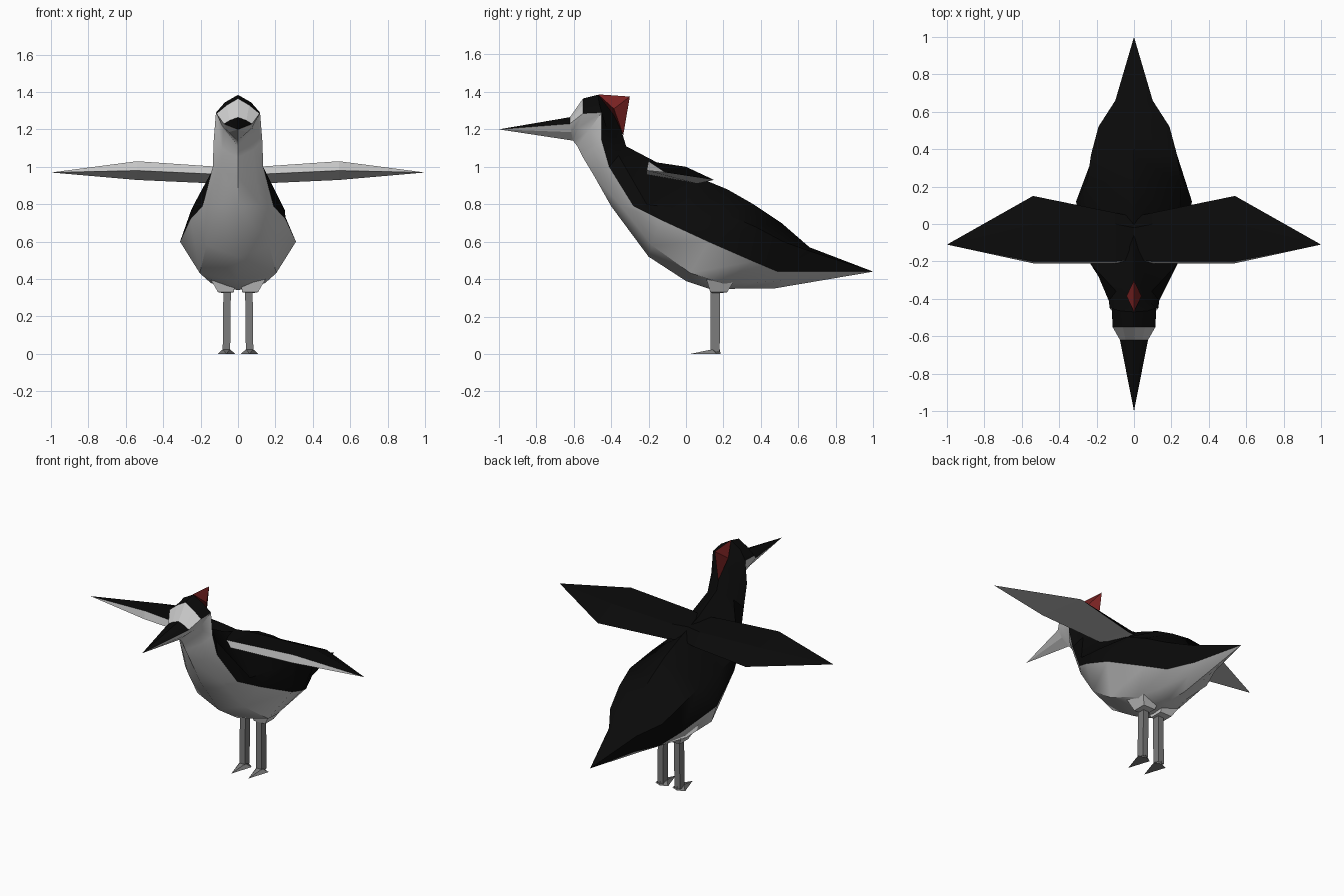
import bpy, bmesh
from math import radians
from mathutils import Vector

if "Cube" in bpy.data.objects:
    bpy.data.objects.remove(bpy.data.objects["Cube"])


def material(name, rgb):
    m = bpy.data.materials.new(name)
    m.diffuse_color = (*rgb, 1)
    m.use_nodes = True
    m.node_tree.nodes["Principled BSDF"].inputs["Base Color"].default_value = m.diffuse_color
    return m


BLACK = material("black", (0.003, 0.003, 0.003))
RED = material("red", (0.19, 0.016, 0.016))
DARK = material("dark_grey", (0.2, 0.2, 0.2))


def finish(name, verts, faces, mat=None, mirror=False, solid=False, smooth=False):
    me = bpy.data.meshes.new(name)
    me.from_pydata(verts, [], faces)
    bm = bmesh.new()
    bm.from_mesh(me)
    bmesh.ops.remove_doubles(bm, verts=bm.verts, dist=0.0005)
    if solid:
        bmesh.ops.recalc_face_normals(bm, faces=bm.faces)
    for e in bm.edges:
        e.smooth = len(e.link_faces) == 2 and e.calc_face_angle() < radians(40)
    for f in bm.faces:
        f.smooth = smooth
    bm.to_mesh(me)
    bm.free()
    if mat:
        me.materials.append(mat)
    ob = bpy.data.objects.new(name, me)
    bpy.context.collection.objects.link(ob)
    if mirror:
        ob.modifiers.new("mirror", "MIRROR")
    return ob


def loft(name, rings, mat=None, mirror=False, smooth=False, **kw):
    n = len(rings[0])
    verts = [p for r in rings for p in r]
    faces = [(i * n + j, (i + 1) * n + j, (i + 1) * n + j + 1, i * n + j + 1)
             for i in range(len(rings) - 1) for j in range(n - 1)]
    return finish(name, verts, faces, mat, mirror, smooth=smooth, **kw)


# Body stations from beak base to tail base: top (y, z), shoulder (x, y, z),
# side (x, y, z), bottom (y, z), position of the lower shoulder
STATIONS = [
    ((-0.62, 1.265), (0.045, -0.62, 1.248), (0.075, -0.62, 1.23), (-0.605, 1.14), 0.5),
    ((-0.55, 1.365), (0.06, -0.55, 1.33), (0.115, -0.55, 1.285), (-0.60, 1.135), 0.5),
    ((-0.47, 1.385), (0.07, -0.465, 1.345), (0.118, -0.45, 1.29), (-0.58, 1.11), 0.5),
    ((-0.365, 1.26), (0.09, -0.42, 1.20), (0.130, -0.45, 1.14), (-0.55, 1.05), 0.5),
    ((-0.32, 1.11), (0.095, -0.36, 1.06), (0.135, -0.41, 1.00), (-0.49, 0.95), 0.5),
    ((-0.13, 1.01), (0.235, -0.21, 0.80), (0.19, -0.28, 0.79), (-0.40, 0.79), 0.45),
    ((0.05, 0.95), (0.25, 0.00, 0.77), (0.255, -0.14, 0.72), (-0.20, 0.52), 0.3),
    ((0.22, 0.88), (0.25, 0.23, 0.74), (0.31, 0.12, 0.60), (0.00, 0.39), 0.2),
    ((0.36, 0.80), (0.23, 0.37, 0.68), (0.22, 0.36, 0.495), (0.15, 0.34), 0.25),
    ((0.51, 0.70), (0.19, 0.52, 0.60), (0.155, 0.49, 0.44), (0.28, 0.35), 0.35),
    ((0.66, 0.57), (0.10, 0.66, 0.55), (0.08, 0.66, 0.44), (0.47, 0.35), 0.5),
]


def flip(p):
    return Vector((-p.x, p.y, p.z))


upper, lower = [], []
for top, sh, side, bottom, s in STATIONS:
    T, U, W, B = Vector((0, *top)), Vector(sh), Vector(side), Vector((0, *bottom))
    L = B.lerp(W, s)
    L.x = W.x * 0.66
    upper.append([W, U, T, flip(U), flip(W)])
    lower.append([flip(W), flip(L), B, L, W])

beak_tip = [Vector((0, -1.0, 1.2))] * 5
tail_tip = [Vector((0, 1.0, 0.44))] * 5
loft("beak_upper", [beak_tip, upper[0]], BLACK)
loft("beak_lower", [beak_tip, lower[0]])
loft("face", upper[:2])
loft("head_and_back", upper[1:] + [tail_tip], BLACK, smooth=True)
loft("throat_and_belly", lower + [tail_tip], smooth=True)

# Crest
finish("crest",
       [(0, -0.47, 1.387), (0.04, -0.385, 1.31), (-0.04, -0.385, 1.31),
        (0, -0.335, 1.17), (0, -0.30, 1.375)],
       [(0, 1, 4), (0, 4, 2), (1, 3, 4), (2, 4, 3), (0, 2, 3, 1)], RED, solid=True)

# Wings: x, then (y, z) of front top, ridge, trailing edge, front low
WING = [
    (0.0, (-0.19, 0.99), (-0.02, 0.985), (0.04, 0.92), (-0.20, 0.95)),
    (0.10, (-0.20, 1.00), (0.00, 0.985), (0.06, 0.91), (-0.21, 0.96)),
    (0.54, (-0.20, 1.03), (0.00, 1.00), (0.15, 0.93), (-0.21, 0.98)),
    (1.00, (-0.11, 0.97), (-0.11, 0.97), (-0.11, 0.97), (-0.11, 0.97)),
]
wing = [[Vector((x, *p)) for p in pts] for x, *pts in WING]
loft("wing_top", [r[:3] for r in wing], BLACK, mirror=True)
loft("wing_underside", [[r[2], r[3], r[0]] for r in wing], mirror=True)


# Thighs and legs: square tubes given as (z, x, y, half width, half depth)
def tube(name, levels, mat=None, smooth=False):
    rings = [[Vector((x + a * w, y + b * d, z)) for a, b in
              ((-1, -1), (1, -1), (1, 1), (-1, 1), (-1, -1))]
             for z, x, y, w, d in levels]
    loft(name, rings, mat, mirror=True, smooth=smooth, solid=True)


tube("thighs", [(0.322, 0.062, 0.16, 0.0, 0.0), (0.33, 0.065, 0.175, 0.042, 0.045),
                (0.43, 0.085, 0.19, 0.08, 0.09)], smooth=True)
tube("legs", [(0.01, 0.062, 0.155, 0.02, 0.025), (0.35, 0.058, 0.157, 0.02, 0.025)], DARK)

# Feet
finish("feet",
       [(0.062, 0.02, 0), (0.015, 0.165, 0), (0.062, 0.185, 0), (0.109, 0.165, 0),
        (0.043, 0.14, 0.025), (0.062, 0.18, 0.025), (0.081, 0.14, 0.025)],
       [(0, 1, 2, 3), (0, 4, 1), (1, 4, 5, 2), (2, 5, 6, 3), (3, 6, 0),
        (0, 6, 4), (4, 6, 5)], DARK, mirror=True, solid=True)
